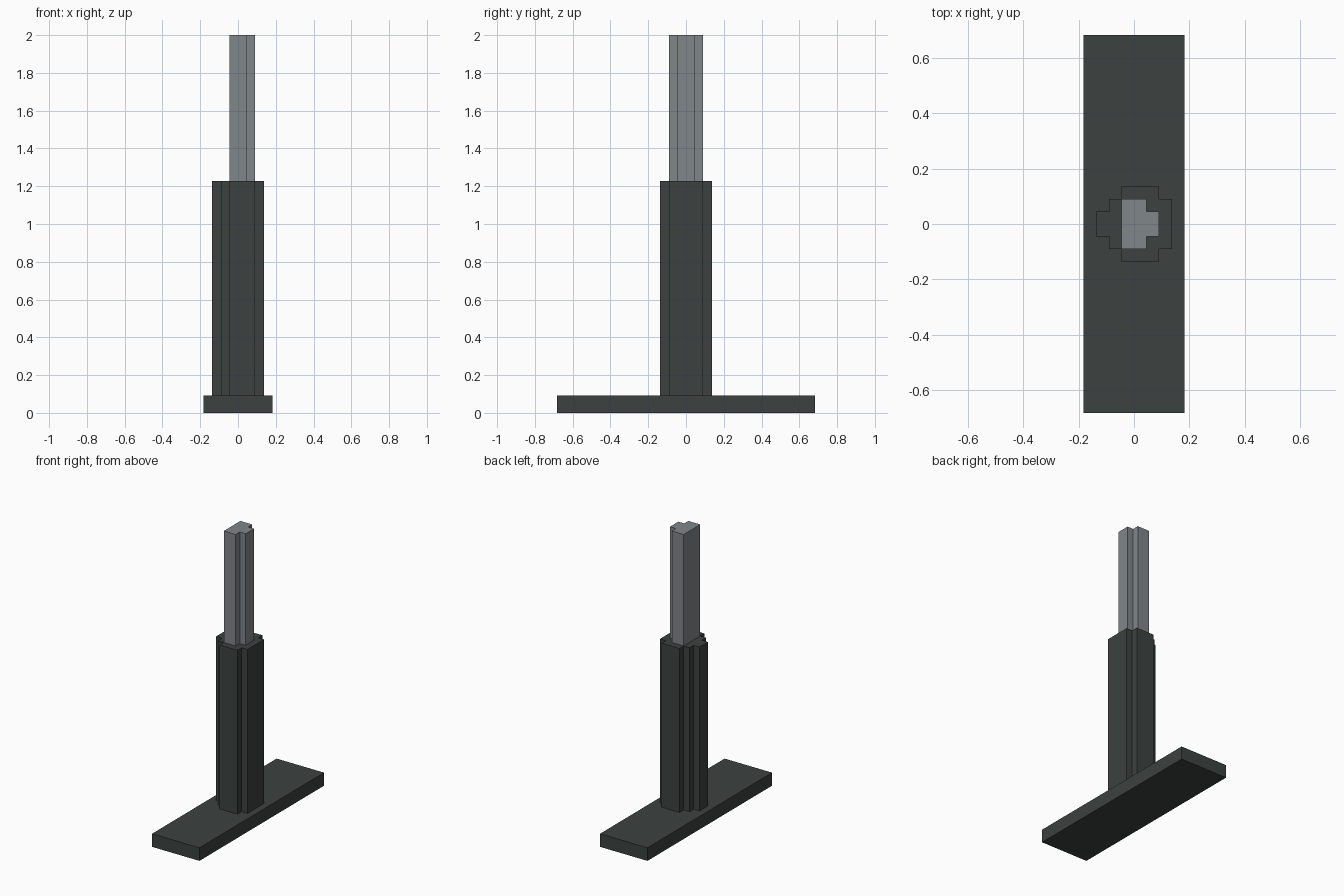
import bpy
import bmesh

U = 2 / 44  # edge of one block

cube = bpy.data.objects.get("Cube")
if cube:
    bpy.data.objects.remove(cube, do_unlink=True)


def make_material(name, rgb):
    mat = bpy.data.materials.new(name)
    mat.use_nodes = True
    color = (*rgb, 1)
    mat.diffuse_color = color
    bsdf = mat.node_tree.nodes["Principled BSDF"]
    bsdf.inputs["Base Color"].default_value = color
    return mat


def make_prism(name, half_outline, bottom, top, mat):
    """Extrude a blocky outline, mirrored front to back, between two heights."""
    front = [(x, -y) for x, y in reversed(half_outline)]
    bm = bmesh.new()
    verts = [bm.verts.new((x * U, y * U, bottom * U)) for x, y in half_outline + front]
    face = bm.faces.new(verts)
    side = bmesh.ops.extrude_face_region(bm, geom=[face])
    raised = [g for g in side["geom"] if isinstance(g, bmesh.types.BMVert)]
    bmesh.ops.translate(bm, vec=(0, 0, (top - bottom) * U), verts=raised)
    bmesh.ops.recalc_face_normals(bm, faces=bm.faces)
    mesh = bpy.data.meshes.new(name)
    bm.to_mesh(mesh)
    bm.free()
    mesh.materials.append(mat)
    obj = bpy.data.objects.new(name, mesh)
    bpy.context.collection.objects.link(obj)
    return obj


dark = make_material("dark slate", (0.045, 0.054, 0.052))
steel = make_material("grey steel", (0.216, 0.238, 0.254))

# Flat foot
make_prism("base_plate", [(-4, 15), (4, 15)], 0, 2, dark)

# Stepped outer sleeve
sleeve = [(-3, 1), (-2, 1), (-2, 2), (-1, 2), (-1, 3), (2, 3), (2, 2), (3, 2)]
make_prism("sleeve", sleeve, 2, 27, dark)

# Inner rod, with its narrow rib on the left side
rod = [(-1, 2), (1, 2), (1, 1), (2, 1)]
make_prism("rod", rod, 27, 44, steel)
